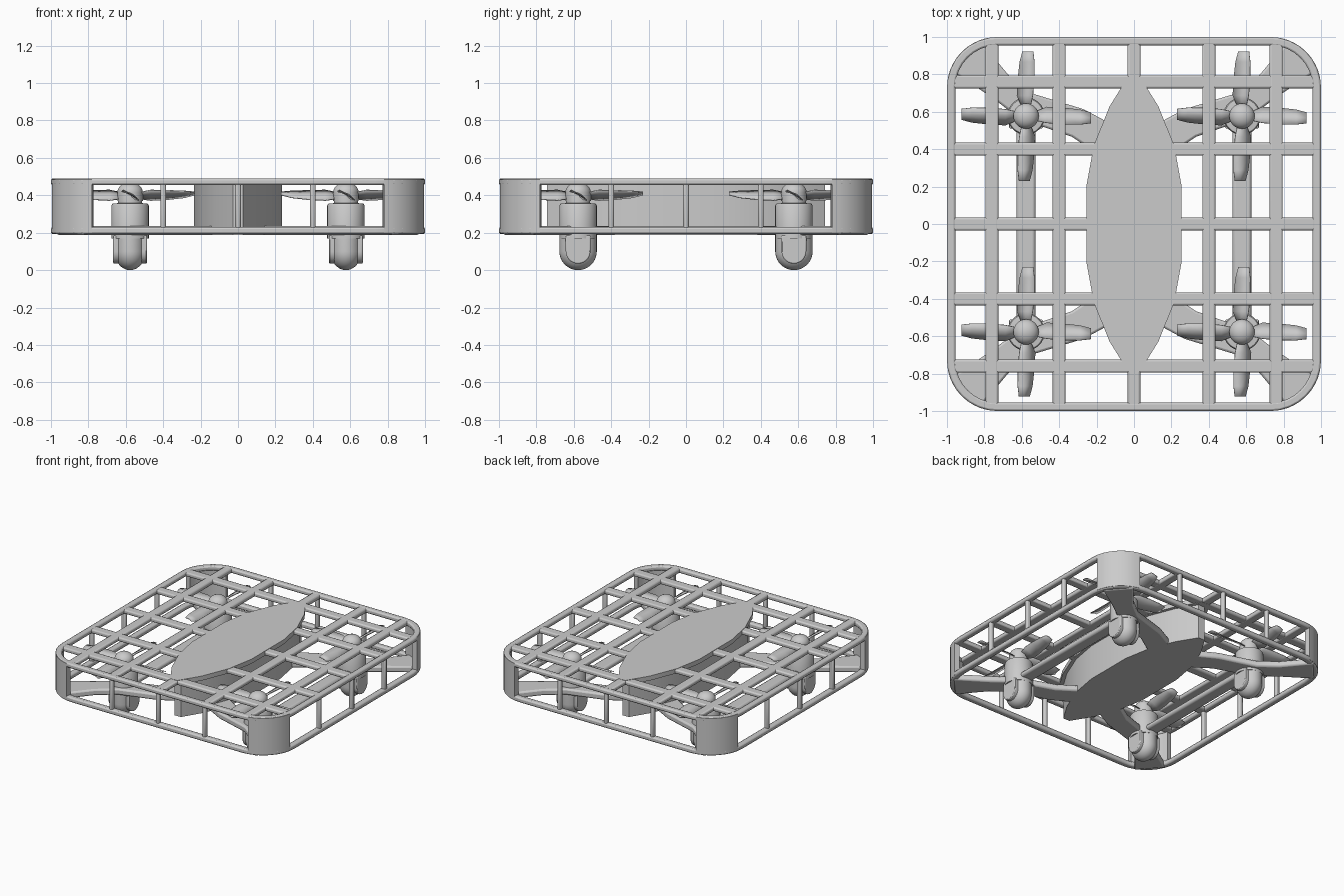
import bpy, bmesh, math
from mathutils import Vector, Matrix

if "Cube" in bpy.data.objects:
    bpy.data.objects.remove(bpy.data.objects["Cube"])

C = 0.577  # rotor offset from the centre


def finish(name, bm, bevel=0, smooth=True):
    bmesh.ops.recalc_face_normals(bm, faces=bm.faces)
    me = bpy.data.meshes.new(name)
    bm.to_mesh(me)
    bm.free()
    ob = bpy.data.objects.new(name, me)
    bpy.context.collection.objects.link(ob)
    if bevel:
        m = ob.modifiers.new("bevel", "BEVEL")
        m.width, m.segments, m.limit_method = bevel, 2, "ANGLE"
    if smooth:
        bpy.ops.object.select_all(action="DESELECT")
        ob.select_set(True)
        bpy.context.view_layer.objects.active = ob
        bpy.ops.object.shade_smooth_by_angle(angle=math.radians(35))
    return ob


def prism(name, pts, z0, z1, bevel=0):
    bm = bmesh.new()
    f = bm.faces.new([bm.verts.new((x, y, z0)) for x, y in pts])
    top = bmesh.ops.extrude_face_region(bm, geom=[f])
    for v in top["geom"]:
        if isinstance(v, bmesh.types.BMVert):
            v.co.z = z1
    return finish(name, bm, bevel)


def box(name, x, y, z, sx, sy, sz, bevel=0.01):
    bm = bmesh.new()
    bmesh.ops.create_cube(bm, size=1, matrix=Matrix.Translation((x, y, z)) @ Matrix.Diagonal((sx, sy, sz, 1)))
    return finish(name, bm, bevel)


def lathe(name, prof, x, y, sx=1, n=32):
    bm = bmesh.new()
    vs = [bm.verts.new((r, 0, z)) for r, z in prof]
    es = [bm.edges.new(p) for p in zip(vs, vs[1:])]
    bmesh.ops.spin(bm, geom=vs + es, axis=(0, 0, 1), cent=(0, 0, 0), angle=2 * math.pi, steps=n)
    bmesh.ops.remove_doubles(bm, verts=bm.verts, dist=1e-5)
    bm.transform(Matrix.Translation((x, y, 0)) @ Matrix.Diagonal((sx, 1, 1, 1)))
    return finish(name, bm)


def arc(half, r, a0, a1, n=8):
    c = half - r
    return [(c + r * math.cos(math.radians(a0 + (a1 - a0) * i / n)),
             c + r * math.sin(math.radians(a0 + (a1 - a0) * i / n))) for i in range(n + 1)]


def rounded_square(half, r):
    quarter, out = arc(half, r, 0, 90), []
    for k in range(4):
        c, s = [(1, 0), (0, 1), (-1, 0), (0, -1)][k]
        out += [(x * c - y * s, x * s + y * c) for x, y in quarter]
    return out


def rim(name, z0, z1):
    bm = bmesh.new()
    loops = [[bm.verts.new((x, y, z)) for x, y in rounded_square(h, r)]
             for h, r, z in [(1, .27, z0), (1, .27, z1), (.955, .225, z1), (.955, .225, z0)]]
    n = len(loops[0])
    for k in range(4):
        a, b = loops[k], loops[(k + 1) % 4]
        for i in range(n):
            bm.faces.new((a[i], a[(i + 1) % n], b[(i + 1) % n], b[i]))
    return finish(name, bm, 0.01)


# Cage rims and top grid
rim("top_rim", 0.455, 0.49)
rim("bottom_rim", 0.193, 0.23)
for p in (-.76, -.4, 0, .4, .76):
    box("grid_bar_lengthwise", p, 0, .472, .07, 1.95, .033)
    box("grid_bar_crosswise", 0, p, .472, 1.95, .07, .032)
for s in (-1, 1):
    for p in (-.4, 0, .4):
        box("side_post", p, s * .978, .34, .03, .035, .26)
        box("side_post", s * .978, p, .34, .035, .03, .26)

# Body: faceted lens with a wider top plate
half = [(.03, .79), (.13, .63), (.215, .42), (.255, .2)]
right = half + [(x, -y) for x, y in reversed(half)]
lens = right + [(-x, y) for x, y in reversed(right)]
prism("body_top_plate", lens, .455, .4905)
prism("body_shell", [(x * .92, y * .94) for x, y in lens], .187, .46)


def ribbon(pts):
    """Outline of a tapered strip through (x, y, half width) points."""
    l, r = [], []
    for i, (x, y, w) in enumerate(pts):
        a, b = pts[max(i - 1, 0)], pts[min(i + 1, len(pts) - 1)]
        d = Vector((b[0] - a[0], b[1] - a[1])).normalized() * w
        l.append((x - d.y, y + d.x))
        r.append((x + d.y, y - d.x))
    return l + r[::-1]


def mirrored(pts, sx, sy):
    return [(x * sx, y * sy) for x, y in pts]


def propeller(x, y):
    bm = bmesh.new()
    # radius, leading t, leading z, trailing t, trailing z
    prof = [(.04, -.02, .385, .02, .415), (.11, -.05, .375, .035, .43), (.2, -.045, .38, .043, .428),
            (.29, -.035, .39, .044, .425), (.346, -.02, .405, .038, .42)]
    for k in range(4):
        rot = Matrix.Translation((x, y, 0)) @ Matrix.Rotation(k * math.pi / 2, 4, "Z")
        rows = []
        for r, t0, z0, t1, z1 in prof:
            mid = ((t0 + t1) / 2, r, (z0 + z1) / 2 + .006)
            rows.append([bm.verts.new(rot @ Vector(q)) for q in ((t0, r, z0), mid, (t1, r, z1))])
        for a, b in zip(rows, rows[1:]):
            for i in range(2):
                bm.faces.new((a[i], a[i + 1], b[i + 1], b[i]))
    ob = finish("propeller_blades", bm)
    m = ob.modifiers.new("thickness", "SOLIDIFY")
    m.thickness = .006


def foot_panel(x, y):
    bm = bmesh.new()
    us = [(.066, .185)] + [(.066 * math.cos(a), .1 - .066 * math.sin(a))
                           for a in [math.pi * i / 14 for i in range(15)]] + [(-.066, .185)]
    f = bm.faces.new([bm.verts.new((x - .09, y + a, z)) for a, z in us])
    for v in bmesh.ops.extrude_face_region(bm, geom=[f])["geom"]:
        if isinstance(v, bmesh.types.BMVert):
            v.co.x = x + .09
    finish("foot_panel", bm, .006)


for sx in (-1, 1):
    # Beam joining the front and rear motors
    box("side_beam", sx * C, 0, .212, .1, 1.15, .04, .015)
    for sy in (-1, 1):
        # Curved corner wall
        wall = arc(1, .27, 11, 79) + arc(.96, .23, 11, 79)[::-1]
        prism("corner_wall", mirrored(wall, sx, sy), .2, .485)
        # Arm from the body through the motor to the corner
        arm = ribbon([(.1, .42, .09), (.3, .54, .08), (C, .63, .075), (.72, .74, .075), (.9, .9, .11)])
        prism("arm", mirrored(arm, sx, sy), .187, .235, .012)
        # Motor, spinner and foot
        x, y = sx * C, sy * C
        lathe("motor", [(0, .185), (.1, .185), (.1, .345), (.094, .355), (.065, .358),
                        (.065, .375), (0, .375)], x, y)
        dome = [(.068 * math.cos(a), .415 + .055 * math.sin(a)) for a in [math.pi / 16 * i for i in range(8)]]
        lathe("spinner", [(0, .37), (.068, .37)] + dome + [(0, .47)], x, y)
        bowl = [(.1 * math.sin(a), .1 - .1 * math.cos(a)) for a in [math.pi / 20 * i for i in range(11)]]
        lathe("foot", bowl + [(.1, .19), (0, .19)], x, y, .83)
        lathe("foot_collar", [(0, .168), (.1, .168), (.1, .2), (0, .2)], x, y)
        foot_panel(x, y)
        propeller(x, y)
